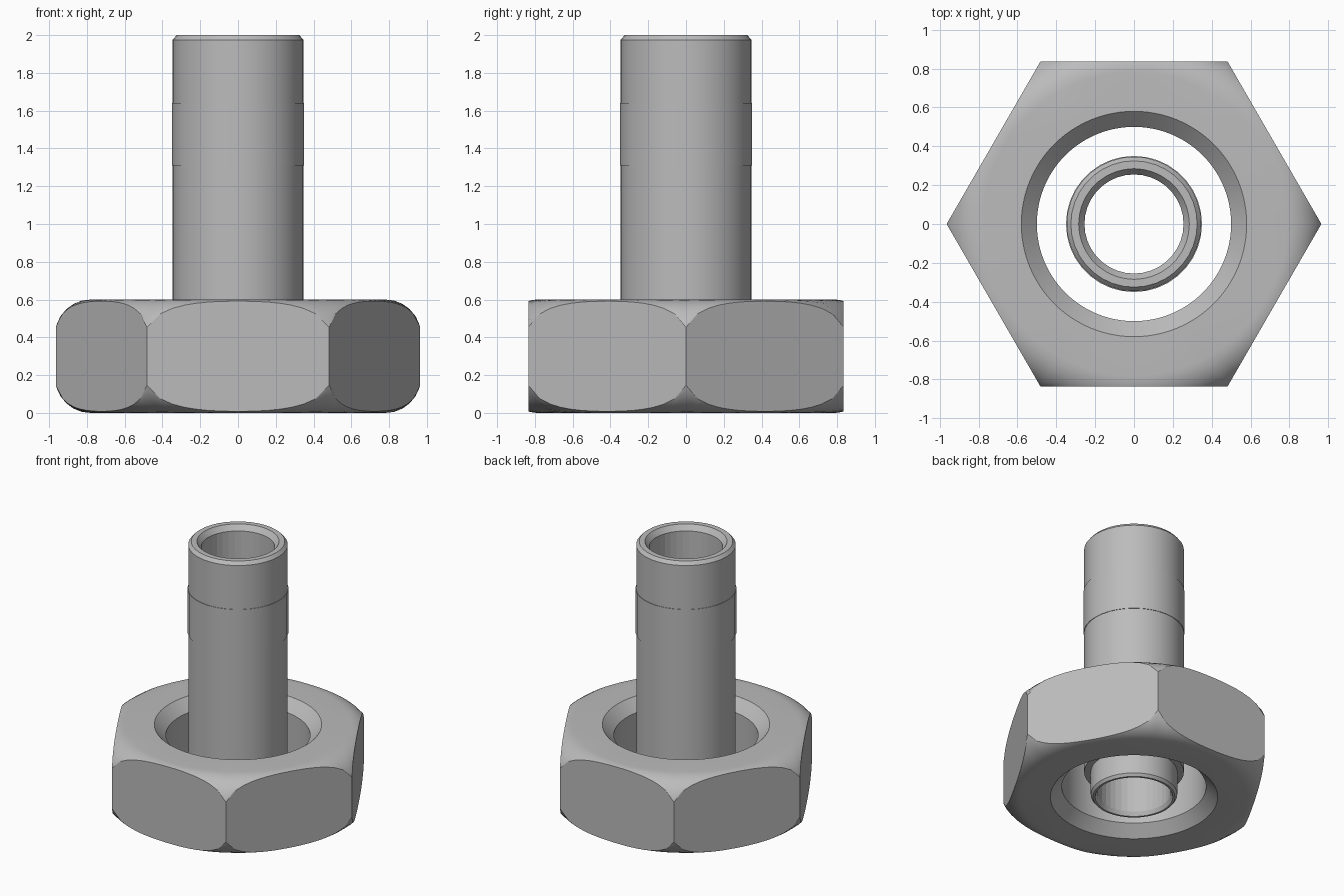
import bpy, bmesh, math

cube = bpy.data.objects.get("Cube")
if cube:
    bpy.data.objects.remove(cube, do_unlink=True)

steel = bpy.data.materials.new("steel grey")
steel.use_nodes = True
colour = (0.5, 0.5, 0.5, 1)
steel.diffuse_color = colour
steel.node_tree.nodes["Principled BSDF"].inputs["Base Color"].default_value = colour


def lathe(name, profile, sides, flat_rows=()):
    """Spin the closed loop profile(angle) -> [(radius, z)] round the z axis."""
    bm = bmesh.new()
    rings = []
    for i in range(sides):
        a = math.tau * i / sides
        rings.append([bm.verts.new((r * math.cos(a), r * math.sin(a), z))
                      for r, z in profile(a)])
    rows = len(rings[0])
    faceted = set()
    for i in range(sides):
        one, two = rings[i], rings[(i + 1) % sides]
        for j in range(rows):
            k = (j + 1) % rows
            face = bm.faces.new((one[j], two[j], two[k], one[k]))
            if j in flat_rows:
                faceted.add(face.index if face.index >= 0 else len(bm.faces) - 1)
    bmesh.ops.recalc_face_normals(bm, faces=bm.faces)
    mesh = bpy.data.meshes.new(name)
    bm.to_mesh(mesh)
    bm.free()
    mesh.materials.append(steel)
    obj = bpy.data.objects.new(name, mesh)
    bpy.context.collection.objects.link(obj)
    bpy.ops.object.select_all(action='DESELECT')
    bpy.context.view_layer.objects.active = obj
    obj.select_set(True)
    bpy.ops.object.shade_smooth_by_angle(angle=math.radians(20))
    for p in mesh.polygons:
        if p.index in faceted:
            p.use_smooth = False
    return obj


# Hex nut: rounded-over corners and a countersunk hole at both ends
HEIGHT, APOTHEM = 0.6, 0.835
FLAT_RADIUS, ROUND = 0.78, 0.189


def nut_profile(angle):
    edge = APOTHEM / math.cos(angle % (math.pi / 3) - math.pi / 6)
    top = [(0.5, HEIGHT - 0.08), (0.58, HEIGHT)]
    steps = 6
    for k in range(steps + 1):
        d = (edge - FLAT_RADIUS) * math.sin(math.pi / 2 * k / steps)
        top.append((FLAT_RADIUS + d,
                    HEIGHT - ROUND + math.sqrt(ROUND ** 2 - d ** 2)))
    bottom = [(r, HEIGHT - z) for r, z in reversed(top)]
    return top + bottom


lathe("hex_nut", nut_profile, 96)

# Hollow tube: narrow spigot below, wide barrel with a raised band, bevelled ends
tube = [(0.255, 0.03), (0.27, 0), (0.285, 0), (0.3, 0.02), (0.3, 0.2),
        (0.346, 0.2), (0.346, 1.31), (0.35, 1.31), (0.35, 1.64),
        (0.346, 1.64), (0.346, 1.975), (0.325, 2), (0.285, 2), (0.255, 1.96)]
lathe("hollow_tube", lambda angle: tube, 36, flat_rows=(len(tube) - 1,))
